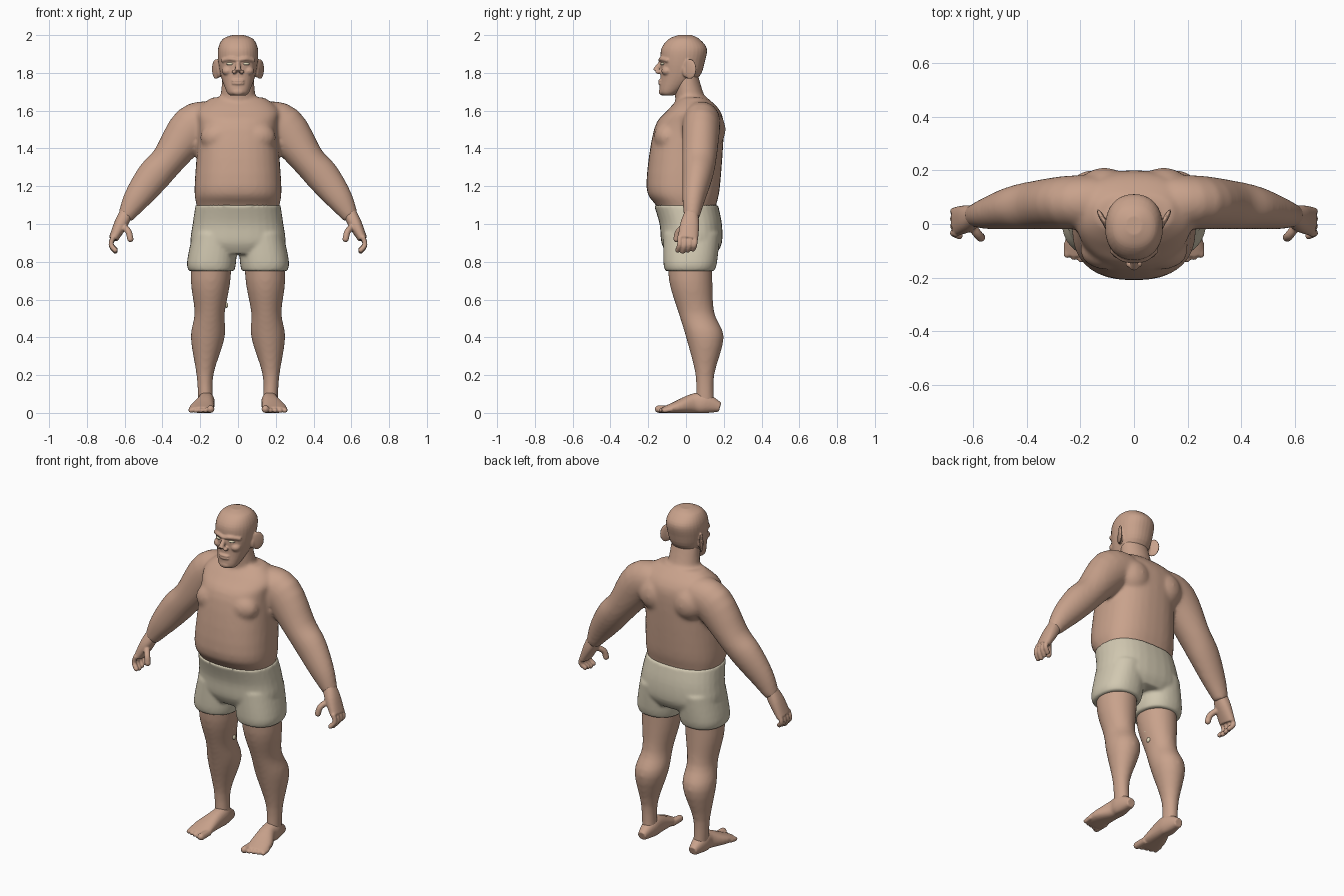
import bpy, bmesh, math
from mathutils import Vector, Matrix

default_cube = bpy.data.objects.get("Cube")
if default_cube:
    bpy.data.objects.remove(default_cube)

ACROSS_DEPTH, UPWARD = Vector((0, 1, 0)), Vector((0, 0, 1))
SIDES = {"left": 1, "right": -1}


def make_material(name, colour):
    material = bpy.data.materials.new(name)
    material.use_nodes = True
    material.diffuse_color = (*colour, 1)
    shader = material.node_tree.nodes["Principled BSDF"]
    shader.inputs["Base Color"].default_value = (*colour, 1)
    shader.inputs["Roughness"].default_value = .8
    return material


skin = make_material("skin", (.58, .36, .26))
cloth = make_material("cream cloth", (.64, .58, .44))
pale = make_material("pale eye", (.78, .7, .5))


def smooth_rows(keys, steps=4):
    """Pass a smooth curve through tuples of any length."""
    padded = [keys[0], *keys, keys[-1]]
    rows = []
    for i in range(len(keys) - 1):
        before, start, end, after = [Vector(key) for key in padded[i:i + 4]]
        leave, arrive = (end - before) / 2, (after - start) / 2
        for k in range(steps):
            t = k / steps
            ease = t * t * (3 - 2 * t)
            rows.append(start.lerp(end, ease) + leave * t * (1 - t) ** 2
                        - arrive * t * t * (1 - t))
    return rows + [Vector(keys[-1])]


def rounded(value, power):
    return math.copysign(abs(value) ** (2 / power), value)


def loft(bm, keys, mirror=1, reference=ACROSS_DEPTH, axis=None, power=2, sides=32):
    """Skin rounded rings (x, y, z, half width, half depth) along a path."""
    rows = smooth_rows(keys)
    centres = [Vector((row[0] * mirror, row[1], row[2])) for row in rows]
    last = len(rows) - 1
    rings = []
    for i, row in enumerate(rows):
        tangent = axis or (centres[min(i + 1, last)] - centres[max(i - 1, 0)]).normalized()
        wide = reference.cross(tangent).normalized()
        deep = tangent.cross(wide)
        ring = []
        for k in range(sides):
            angle = math.tau * k / sides
            offset = (wide * row[3] * rounded(math.cos(angle), power)
                      + deep * row[4] * rounded(math.sin(angle), power))
            ring.append(bm.verts.new(centres[i] + offset))
        rings.append(ring)
    for lower, upper in zip(rings, rings[1:]):
        for k in range(sides):
            bm.faces.new((lower[k - 1], lower[k], upper[k], upper[k - 1]))
    bm.faces.new(rings[0])
    bm.faces.new(rings[-1])


def column(bm, rows, mirror=1, power=2):
    """Upright form from rows of (z, inner x, outer x, front y, back y)."""
    keys = [((inner + outer) / 2, (front + back) / 2, z, (outer - inner) / 2, (back - front) / 2)
            for z, inner, outer, front, back in rows]
    loft(bm, keys, mirror, axis=UPWARD, power=power)


def centred_column(bm, rows, power=2):
    """Upright form from rows of (z, half width, front y, back y)."""
    column(bm, [(z, -half, half, front, back) for z, half, front, back in rows], power=power)


def ball(bm, position, size, turn=0):
    placement = (Matrix.Translation(position) @ Matrix.Rotation(turn, 4, 'Z')
                 @ Matrix.Diagonal((*size, 1)))
    bmesh.ops.create_uvsphere(bm, u_segments=20, v_segments=12, radius=1, matrix=placement)


def digit(bm, points, radius, mirror, reference):
    """Finger or toe with a rounded tip."""
    loft(bm, [(*point, radius, radius) for point in points], mirror, reference, sides=16)
    x, y, z = points[-1]
    ball(bm, (x * mirror, y, z), (radius, radius, radius))


def finish(bm, name, material, voxel=None, softness=4):
    bmesh.ops.recalc_face_normals(bm, faces=bm.faces)
    for vert in bm.verts:
        vert.co.z = max(vert.co.z, 0)
    for face in bm.faces:
        face.smooth = True
    mesh = bpy.data.meshes.new(name)
    bm.to_mesh(mesh)
    bm.free()
    mesh.materials.append(material)
    part = bpy.data.objects.new(name, mesh)
    bpy.context.collection.objects.link(part)
    if voxel:
        fuse = part.modifiers.new("fuse", 'REMESH')
        fuse.mode, fuse.voxel_size, fuse.use_smooth_shade = 'VOXEL', voxel, True
        soften = part.modifiers.new("soften", 'SMOOTH')
        soften.factor, soften.iterations = .5, softness


# Body: torso, neck, arms and legs fused
bm = bmesh.new()
torso = [(1, .19, -.1, .14), (1.1, .22, -.16, .16), (1.2, .23, -.21, .18),
         (1.5, .21, -.17, .2), (1.6, .22, -.1, .18), (1.67, .14, -.03, .11)]
neck = [(1.6, .1, -.05, .13), (1.7, .09, -.06, .09), (1.84, .08, -.06, .05)]
arm = [(.13, .08, 1.55, .1, .1), (.24, .08, 1.51, .12, .1), (.37, .07, 1.34, .09, .09),
       (.45, .06, 1.25, .09, .08), (.54, .04, 1.13, .07, .06), (.6, .03, 1.03, .04, .04)]
leg = [(.9, .03, .24, -.1, .14), (.7, .04, .25, -.09, .14), (.53, .07, .23, -.04, .15),
       (.4, .07, .25, 0, .2), (.2, .13, .22, .05, .15), (.04, .13, .21, .05, .15)]
centred_column(bm, torso, power=2.4)
centred_column(bm, neck)
for mirror in SIDES.values():
    loft(bm, arm, mirror)
    column(bm, leg, mirror)
    ball(bm, position=(mirror * .11, .13, 1.5), size=(.1, .08, .1))
    ball(bm, position=(mirror * .1, -.1, 1.46), size=(.1, .07, .08))
finish(bm, "body", skin, voxel=.011, softness=8)

# Head with nose, lips, chin, brows, cheeks and ears
bm = bmesh.new()
skull = [(1.68, .04, -.12, -.07), (1.7, .06, -.14, -.03), (1.78, .09, -.135, .07),
         (1.86, .105, -.135, .1), (1.93, .105, -.13, .11), (1.98, .08, -.09, .07),
         (2, .03, -.04, .03)]
nose = [(0, -.12, 1.87, .01, .01), (0, -.15, 1.83, .014, .014), (0, -.16, 1.81, .018, .018)]
brow = [(0, -.135, 1.866), (.04, -.13, 1.874), (.08, -.1, 1.866)]
centred_column(bm, skull, power=2.2)
loft(bm, nose)
for lip_height in (1.758, 1.744):
    ball(bm, position=(0, -.136, lip_height), size=(.034, .011, .008))
ball(bm, position=(0, -.126, 1.7), size=(.035, .018, .02))
for mirror in SIDES.values():
    digit(bm, brow, .011, mirror, UPWARD)
    ball(bm, position=(mirror * .02, -.146, 1.805), size=(.012, .016, .011))
    ball(bm, position=(mirror * .055, -.1, 1.81), size=(.03, .03, .025))
    ball(bm, position=(mirror * .117, .02, 1.82), size=(.01, .04, .054), turn=mirror * -.5)
    ball(bm, position=(mirror * .1, 0, 1.81), size=(.014, .02, .035))
finish(bm, "head", skin, voxel=.005, softness=3)

palm = [(.59, .03, 1.06, .036, .036), (.62, .02, 1, .036, .05), (.66, .01, .92, .025, .054)]
thumb = [(.61, 0, .99), (.58, -.04, .96), (.57, -.05, .92)]
sole = [(.17, .18, .03, .025, .025), (.17, .1, .05, .045, .055), (.17, .04, .05, .046, .052),
        (.19, -.05, .03, .064, .032), (.195, -.12, .016, .06, .016)]
for side, mirror in SIDES.items():
    # Eye
    bm = bmesh.new()
    ball(bm, position=(mirror * .042, -.122, 1.848), size=(.02, .012, .008), turn=mirror * .25)
    finish(bm, "eye_" + side, pale)

    # Hand with four curled fingers and a thumb
    bm = bmesh.new()
    loft(bm, palm, mirror, power=2.3)
    for finger in range(4):
        y = finger * .027 - .034
        length = .075 - .006 * abs(finger - 1)
        knuckles = [(.66, y, .935), (.672, y, .925 - length / 2), (.65, y - .01, .93 - length)]
        digit(bm, knuckles, .0135, mirror, ACROSS_DEPTH)
    digit(bm, thumb, .017, mirror, ACROSS_DEPTH)
    finish(bm, "hand_" + side, skin, voxel=.005)

    # Foot with five toes
    bm = bmesh.new()
    loft(bm, sole, mirror, UPWARD, power=2.3)
    for toe in range(5):
        radius = .013 if toe else .02
        x, tip = .145 + toe * .026, toe * .008 - .146
        digit(bm, [(x, -.07, .02), (x, tip, radius)], radius, mirror, UPWARD)
    finish(bm, "foot_" + side, skin, voxel=.005)

# Shorts: hips and two legs
bm = bmesh.new()
hips = [(.84, .2, -.1, .16), (.9, .25, -.13, .19), (1, .24, -.14, .19), (1.1, .225, -.17, .17)]
short_leg = [(.75, .02, .26, -.11, .15), (.8, .01, .27, -.12, .165), (.95, 0, .24, -.12, .18)]
centred_column(bm, hips, power=2.4)
for mirror in SIDES.values():
    column(bm, short_leg, mirror, power=2.3)
finish(bm, "shorts", cloth, voxel=.009)

# Pale dots inside one knee
for name, y, z, radius in (("lower", .05, .57, .014), ("upper", .03, .63, .008)):
    bm = bmesh.new()
    ball(bm, position=(-.06, y, z), size=(.008, radius, radius))
    finish(bm, "knee_dot_" + name, pale)
